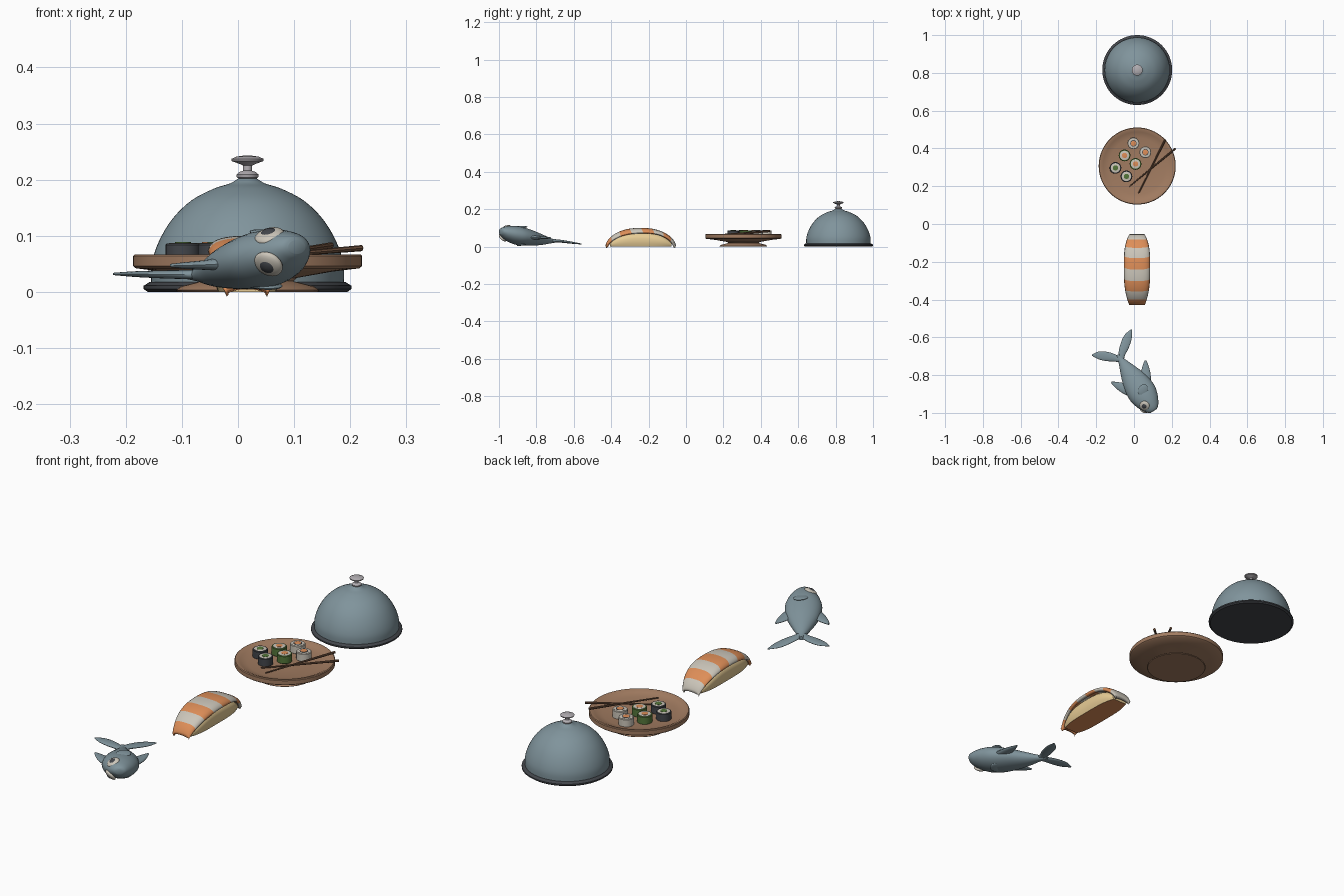
import bpy, bmesh, math
from mathutils import Vector, Matrix

if "Cube" in bpy.data.objects:
    bpy.data.objects.remove(bpy.data.objects["Cube"])


def srgb(r, g, b):
    f = lambda c: (c / 255 / 12.92) if c < 10 else ((c / 255 + 0.055) / 1.055) ** 2.4
    return (f(r), f(g), f(b), 1)


MATS = {}
for n, c in {"blue_grey": (128, 148, 156), "dark_grey": (66, 69, 74), "silver": (178, 174, 178),
             "wood_brown": (162, 124, 97), "stick_brown": (112, 82, 62), "rice_white": (204, 198, 186),
             "green": (84, 118, 58), "orange": (222, 142, 88), "cream": (232, 205, 150)}.items():
    MATS[n] = bpy.data.materials.new(n)
    MATS[n].diffuse_color = srgb(*c)


def build(name, rows, mats, closed=True, cap=True, rule=None, matrix=None, angle=40):
    """Skin rows of points into one mesh; rule(row, face) picks the material."""
    bm = bmesh.new()
    vs = [[bm.verts.new(p) for p in row] for row in rows]
    n = len(rows[0])
    for i in range(len(rows) - 1):
        for j in range(n if closed else n - 1):
            k = (j + 1) % n
            f = bm.faces.new((vs[i][j], vs[i][k], vs[i + 1][k], vs[i + 1][j]))
            if rule:
                f.material_index = rule(i, f)
    if cap:
        for row in (vs[0], vs[-1]):
            bm.faces.new(row)
    bmesh.ops.recalc_face_normals(bm, faces=bm.faces)
    if matrix:
        bm.transform(matrix)
    me = bpy.data.meshes.new(name)
    bm.to_mesh(me)
    bm.free()
    ob = bpy.data.objects.new(name, me)
    bpy.context.collection.objects.link(ob)
    for m in mats:
        me.materials.append(MATS[m])
    bpy.ops.object.select_all(action='DESELECT')
    ob.select_set(True)
    bpy.context.view_layer.objects.active = ob
    bpy.ops.object.shade_smooth_by_angle(angle=math.radians(angle))
    return ob


def lathe(name, profile, mat, x, y, seg=48):
    rows = [[(x + r * math.cos(2 * math.pi * j / seg), y + r * math.sin(2 * math.pi * j / seg), z)
             for j in range(seg)] for r, z in profile]
    return build(name, rows, [mat], angle=32)


def smooth_path(pts, n=6):
    """Catmull-Rom interpolation of number tuples."""
    out = []
    for i in range(len(pts) - 1):
        p = [Vector(pts[max(0, min(len(pts) - 1, i + k))]) for k in (-1, 0, 1, 2)]
        for s in range(n):
            t = s / n
            out.append(0.5 * (2 * p[1] + (p[2] - p[0]) * t + (2 * p[0] - 5 * p[1] + 4 * p[2] - p[3]) * t * t
                              + (3 * p[1] - p[0] - 3 * p[2] + p[3]) * t ** 3))
    return out + [Vector(pts[-1])]


def loft(name, secs, mat, matrix=None, seg=24):
    """Ellipse sections (x, y, z, half width, half height) along a path."""
    pts = smooth_path(secs)
    rows = []
    for i, p in enumerate(pts):
        d = pts[min(i + 1, len(pts) - 1)] - pts[max(i - 1, 0)]
        u = Vector((-d[1], d[0], 0)).normalized()
        c = Vector(p[:3])
        rows.append([c + u * (max(p[3], .001) * math.cos(2 * math.pi * j / seg))
                     + Vector((0, 0, max(p[4], .001) * math.sin(2 * math.pi * j / seg))) for j in range(seg)])
    return build(name, rows, [mat], matrix=matrix)


def ellipsoid(name, pos, normal, size, mat, matrix):
    rot = Vector(normal).to_track_quat('Z', 'Y').to_matrix().to_4x4()
    m = matrix @ Matrix.Translation(pos) @ rot @ Matrix.Diagonal((*size, 1))
    rows = []
    for i in range(13):
        a = math.pi * (0.01 + 0.98 * i / 12)
        rows.append([(math.sin(a) * math.cos(math.pi * j / 12), math.sin(a) * math.sin(math.pi * j / 12),
                      math.cos(a)) for j in range(24)])
    return build(name, rows, [mat], matrix=m)


# Serving dome: rim, shell and knob
CX, CY = .017, .815
lathe("dome_rim", [(.178, 0), (.185, .005), (.185, .011), (.174, .018), (.16, .018)], "dark_grey", CX, CY, 64)
dome = smooth_path([(.172, .016), (.171, .05), (.158, .09), (.134, .13), (.1, .163),
                    (.06, .184), (.032, .193), (.018, .201), (.012, .204)], 4)
lathe("dome_shell", [tuple(p) for p in dome], "blue_grey", CX, CY, 64)
lathe("dome_knob", [(.012, .2), (.019, .204), (.02, .209), (.014, .214), (.008, .216), (.008, .225),
                    (.014, .228), (.028, .233), (.029, .237), (.02, .241), (.006, .243)], "silver", CX, CY, 32)

# Footed wooden plate
lathe("plate", [(.125, 0), (.128, .003), (.118, .01), (.082, .019), (.088, .025), (.15, .036), (.199, .042),
                (.204, .046), (.204, .064), (.201, .067), (.193, .067), (.18, .06), (.15, .053), (.06, .051),
                (.005, .051)], "wood_brown", .017, .307, 64)

# Sushi rolls
rolls = [(-.003, .427, "rice_white", "orange"), (.06, .38, "rice_white", "orange"),
         (-.05, .363, "green", "orange"), (.008, .318, "green", "orange"),
         (-.098, .297, "dark_grey", "green"), (-.04, .252, "dark_grey", "green")]
for x, y, wrap, fill in rolls:
    lathe("roll_wrap", [(.028, .05), (.031, .053), (.031, .084), (.029, .086)], wrap, x, y, 24)
    lathe("roll_rice", [(.025, .08), (.025, .0868), (.022, .0875)], "rice_white", x, y, 24)
    if wrap == "rice_white":
        lathe("roll_inner_wrap", [(.017, .08), (.017, .0883)], "dark_grey", x, y, 24)
    lathe("roll_filling", [(.014, .08), (.014, .0885), (.011, .089)], fill, x, y, 20)

# Chopsticks
loft("chopstick_a", [(-.024, .199, .057, .003, .003), (.22, .4, .078, .0055, .0055)], "stick_brown", seg=8)
loft("chopstick_b", [(.024, .162, .062, .003, .003), (.166, .448, .083, .0055, .0055)], "stick_brown", seg=8)

# Prawn sushi: rice block and striped topping
PX, PY = .016, -.242


def crown(u):
    return .008 + .092 * max(0, 1 - abs(u) ** 2.4) ** .65


rows = []
for i in range(33):
    u = -1 + i / 16
    w = .06 * (1 - .35 * u ** 4)
    h = max(.004, crown(u * .93) - .012)
    sec = [(-.86, 0), (-.97, .2), (-1, .5), (-.92, .68), (-.7, .83), (-.4, .94), (0, 1),
           (.4, .94), (.7, .83), (.92, .68), (1, .5), (.97, .2), (.86, 0)]
    rows.append([(PX + a * w, PY + u * .165, b * h) for a, b in sec])
rice = build("prawn_rice", rows, ["cream", "orange"])
for p in rice.data.polygons:
    if p.normal.z < -.8 and p.center.z < .003:
        p.material_index = 1

rows = []
N = 64
for i in range(N + 1):
    u = -math.cos(math.pi * i / N) * .55 + (-1 + 2 * i / N) * .45
    w = .07 * (1 - .42 * abs(u) ** 3)
    rows.append([(PX + w * math.sin(v * 1.45) / math.sin(1.45),
                  PY + .188 * u + .014 * v * v * (1 - u * u),
                  max(.004, crown(u) - .026 * abs(v) ** 2.5 * (1 - .3 * u * u)))
                 for v in [k / 8 for k in range(-8, 9)]])
top = build("prawn_topping", rows, ["orange", "rice_white"], closed=False, cap=False,
            rule=lambda i, f: int((f.calc_center_median().y - PY + .19) / .0475) % 2)
# stripes follow the rows, so colour each row as a whole
for p in top.data.polygons:
    p.material_index = (p.index // 16 // 8) % 2
bm = bmesh.new()
bm.from_mesh(top.data)
if sum(f.normal.z for f in bm.faces) < 0:
    bmesh.ops.reverse_faces(bm, faces=bm.faces)
bm.to_mesh(top.data)
bm.free()
sol = top.modifiers.new("thickness", 'SOLIDIFY')
sol.thickness = .014
sol.offset = -1

# Fish lying on its side; local x runs tail to head, local -y is its back
d, r = Vector((.541, -.841, 0)), Vector((.841, .541, 0))
o = r * -.447
F = Matrix(((d.x, r.x, 0, o.x), (d.y, r.y, 0, o.y), (0, 0, 1, 0), (0, 0, 0, 1)))
loft("fish_body", [(.535, 0, .03, .012, .008), (.57, 0, .031, .018, .013), (.63, 0, .037, .042, .028),
                   (.70, 0, .047, .067, .042), (.77, 0, .057, .076, .05), (.82, 0, .065, .066, .046),
                   (.86, 0, .073, .047, .034), (.882, 0, .079, .03, .021), (.889, 0, .08, .018, .012)],
     "blue_grey", F, 32)
for side, name, dz, k in ((-1, "upper", .001, 1), (1, "lower", -.017, 1.15)):
    loft("tail_fluke_" + name, [(.575, 0, .031, .01, .009), (.545, side * .02, .031, .018, .008),
                                (.515, side * .05 * k, .031 + dz * .3, .024, .007),
                                (.485, side * .085 * k, .031 + dz * .7, .021, .005),
                                (.463, side * .116 * k, .031 + dz, .003, .002)], "blue_grey", F, 16)
    loft("fish_edge_fin_" + name, [(.735, side * .045, .05, .03, .014), (.70, side * .07, .048, .026, .009),
                                   (.665, side * .092, .047, .016, .006), (.64, side * .107, .047, .004, .003)],
         "blue_grey", F, 16)

# Side fins and eyes on both flanks
ellipsoid("side_fin_top", (.765, .012, .105), (.1, .05, 1), (.032, .026, .006), "blue_grey", F)
ellipsoid("side_fin_bottom", (.765, .012, .0115), (-.2, .05, -1), (.032, .026, .006), "blue_grey", F)
for name, pos, nor in (("top", (.84, -.028, .103), (.2, -.42, .88)),
                       ("bottom", (.855, -.040, .047), (.35, -.65, -.62))):
    p, n = Vector(pos), Vector(nor).normalized()
    ellipsoid("eye_white_" + name, p - n * .004, n, (.027, .027, .011), "rice_white", F)
    ellipsoid("eye_pupil_" + name, p - n * .001, n, (.017, .017, .0105), "dark_grey", F)

for m in bpy.data.materials:
    if m.users and not m.is_grease_pencil:
        m.use_nodes = True
        m.node_tree.nodes["Principled BSDF"].inputs["Base Color"].default_value = m.diffuse_color
